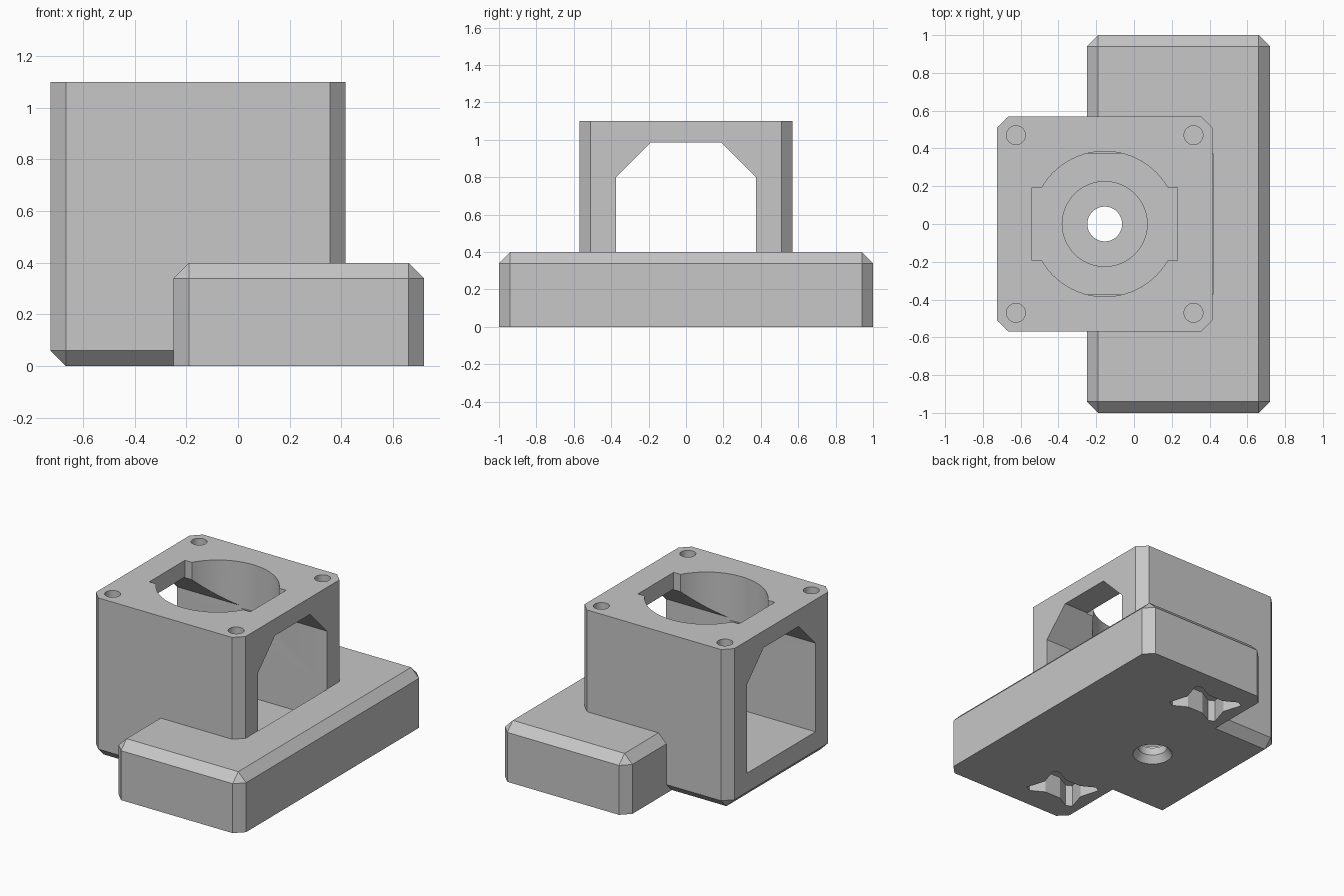
import bpy
import bmesh
from mathutils import Matrix, Vector

cube = bpy.data.objects.get("Cube")
if cube:
    bpy.data.objects.remove(cube, do_unlink=True)

grey = bpy.data.materials.new("light grey plastic")
grey.use_nodes = True
GREY = (0.57, 0.57, 0.57, 1)
grey.diffuse_color = GREY
grey.node_tree.nodes["Principled BSDF"].inputs["Base Color"].default_value = GREY


def to_object(name, bm):
    bmesh.ops.recalc_face_normals(bm, faces=bm.faces)
    mesh = bpy.data.meshes.new(name)
    bm.to_mesh(mesh)
    bm.free()
    mesh.materials.append(grey)
    obj = bpy.data.objects.new(name, mesh)
    bpy.context.collection.objects.link(obj)
    return obj


def block(name, low, high, chamfer=0.0, plain_z=None):
    """Box between two corners; edges lying at height plain_z stay sharp."""
    low, high = Vector(low), Vector(high)
    bm = bmesh.new()
    size = Matrix.Diagonal((*(high - low), 1))
    bmesh.ops.create_cube(bm, size=1, matrix=Matrix.Translation((low + high) / 2) @ size)
    if chamfer:
        edges = [e for e in bm.edges
                 if not all(abs(v.co.z - plain_z) < 0.001 for v in e.verts)]
        bmesh.ops.bevel(bm, geom=edges, offset=chamfer, segments=1,
                        profile=0.5, affect='EDGES')
    return to_object(name, bm)


def cone(name, x, y, z0, z1, r0, r1=None, sides=48):
    bm = bmesh.new()
    bmesh.ops.create_cone(bm, cap_ends=True, segments=sides, radius1=r0,
                          radius2=r0 if r1 is None else r1, depth=z1 - z0,
                          matrix=Matrix.Translation((x, y, (z0 + z1) / 2)))
    return to_object(name, bm)


def prism(name, points, direction):
    """Extrude a closed outline along a direction."""
    bm = bmesh.new()
    face = bm.faces.new([bm.verts.new(p) for p in points])
    side = bmesh.ops.extrude_face_region(bm, geom=[face])["geom"]
    moved = [v for v in side if isinstance(v, bmesh.types.BMVert)]
    bmesh.ops.translate(bm, verts=moved, vec=direction)
    return to_object(name, bm)


def combine(target, other, operation):
    other.hide_render = True
    mod = target.modifiers.new(operation, 'BOOLEAN')
    mod.object, mod.operation, mod.solver = other, operation, 'EXACT'
    bpy.context.view_layer.objects.active = target
    bpy.ops.object.modifier_apply(modifier=mod.name)
    bpy.data.objects.remove(other, do_unlink=True)


# Tower and foot fused into one body
CX = -0.155
body = block("mount_body", (-0.725, -0.57, 0), (0.415, 0.57, 1.1), 0.06, 1.1)
foot = block("foot", (-0.25, -1, 0), (0.72, 1, 0.4), 0.06, 0)
combine(body, foot, 'UNION')

# Tunnel across the tower with sloped ceiling corners
half = [(0.373, 0.19), (0.373, 0.8), (0.19, 0.985)]
outline = half + [(-y, z) for y, z in reversed(half)]
cutters = [prism("tunnel", [(-0.9, y, z) for y, z in outline], (1.317, 0, 0))]

# Round top opening with side notches
cutters.append(cone("top_opening", CX, 0, 0.78, 1.2, 0.385, sides=64))
cutters.append(block("notch", (-0.54, -0.194, 0.9), (0.23, 0.194, 1.2)))

# Floor recess, bolt hole and countersink
cutters.append(cone("floor_recess", CX, 0, 0.1, 0.3, 0.225))
cutters.append(cone("bolt_hole", CX, 0, -0.1, 0.2, 0.092))
cutters.append(cone("countersink", CX, 0, -0.02, 0.05, 0.14, 0.09))

# Corner screw holes
for sx in (-1, 1):
    for sy in (-1, 1):
        cutters.append(cone("screw_hole", CX + sx * 0.47, sy * 0.47,
                            0.8, 1.2, 0.05, sides=32))

# Waisted pockets under the foot
quarter = [(0.15, 0), (0.19, 0.13), (0.15, 0.15), (0.06, 0.1)]
upper = quarter + [(-x, y) for x, y in reversed(quarter)]
pocket = upper + [(x, -y) for x, y in reversed(upper) if y > 0]
for cy in (-0.71, 0.71):
    cutters.append(prism("pocket", [(x, cy + y, -0.1) for x, y in pocket],
                         (0, 0, 0.25)))

for cutter in cutters:
    combine(body, cutter, 'DIFFERENCE')

# Smooth the bores, keep the chamfers crisp
bpy.ops.object.select_all(action='DESELECT')
body.select_set(True)
bpy.context.view_layer.objects.active = body
bpy.ops.object.shade_smooth_by_angle(angle=0.4)
